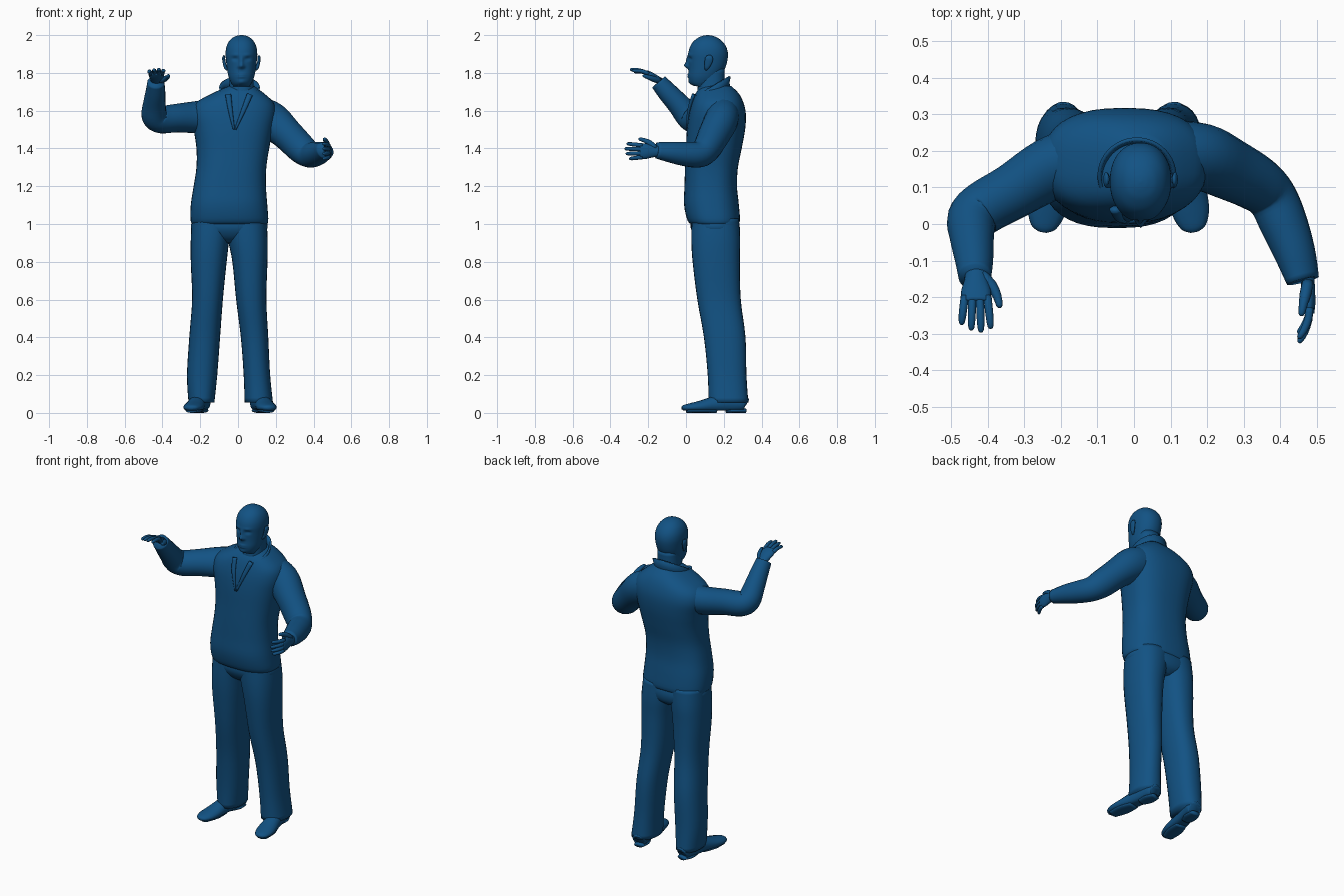
import bpy, bmesh, math
from mathutils import Vector

blue = bpy.data.materials.new("blue")
blue.diffuse_color = (0.006, 0.085, 0.23, 1)


def spline(keys, sub):
    """Catmull-Rom resampling of a list of equal-length tuples."""
    out = []
    for i in range(len(keys) - 1):
        a, b, c, d = keys[max(i - 1, 0)], keys[i], keys[i + 1], keys[min(i + 2, len(keys) - 1)]
        for k in range(sub):
            t = k / sub
            out.append([0.5 * (2 * q + (r - p) * t + (2 * p - 5 * q + 4 * r - s) * t * t
                               + (3 * q - p - 3 * r + s) * t ** 3) for p, q, r, s in zip(a, b, c, d)])
    return out + [list(keys[-1])]


def skin(name, rings, closed=True):
    """Join rings of points into a smooth mesh; closed rings get end caps."""
    bm = bmesh.new()
    vs = [[bm.verts.new(p) for p in r] for r in rings]
    n = len(vs[0])
    for a, b in zip(vs, vs[1:]):
        for i in range(n if closed else n - 1):
            j = (i + 1) % n
            bm.faces.new((a[i], a[j], b[j], b[i]))
    if closed:
        bm.faces.new(vs[0][::-1])
        bm.faces.new(vs[-1])
    bmesh.ops.recalc_face_normals(bm, faces=bm.faces)
    me = bpy.data.meshes.new(name)
    bm.to_mesh(me)
    bm.free()
    me.shade_smooth()
    me.materials.append(blue)
    ob = bpy.data.objects.new(name, me)
    bpy.context.collection.objects.link(ob)
    return ob


def power(v, e):
    return math.copysign(abs(v) ** e, v)


def loft(name, boxes, n=28, square=2.3, sub=4):
    """Horizontal rounded sections given as (z, x0, x1, y0, y1)."""
    rings = []
    for z, x0, x1, y0, y1 in spline(boxes, sub):
        rings.append([((x0 + x1) / 2 + (x1 - x0) / 2 * power(math.cos(t), 2 / square),
                       (y0 + y1) / 2 + (y1 - y0) / 2 * power(math.sin(t), 2 / square), z)
                      for t in (2 * math.pi * i / n for i in range(n))])
    return skin(name, rings)


def tube(name, keys, ref, n=14, sub=4, floor=None):
    """Sweep along (x, y, z, a, b): a is the radius along ref, b across it."""
    ks = spline(keys, sub)
    pts = [Vector(k[:3]) for k in ks]
    rings = []
    for i, k in enumerate(ks):
        t = (pts[min(i + 1, len(ks) - 1)] - pts[max(i - 1, 0)]).normalized()
        u = (ref - t * ref.dot(t)).normalized()
        v = t.cross(u)
        ring = [pts[i] + u * k[3] * math.cos(w) + v * k[4] * math.sin(w)
                for w in (2 * math.pi * j / n for j in range(n))]
        if floor is not None:
            for p in ring:
                p.z = max(p.z, floor)
        rings.append(ring)
    return skin(name, rings)


# Jacket body
loft("jacket", [(0.995, -.235, .145, .04, .265), (1.015, -.25, .16, .01, .285), (1.1, -.25, .155, -.01, .28),
                (1.2, -.235, .148, -.008, .27), (1.3, -.22, .15, -.005, .275), (1.4, -.22, .165, 0, .295),
                (1.5, -.235, .185, .005, .313), (1.58, -.25, .2, .015, .317), (1.64, -.225, .19, .03, .305),
                (1.69, -.14, .14, .05, .28), (1.73, -.05, .085, .08, .24)], n=40, square=2.5)

# Trousers
loft("trouser_seat", [(1.04, -.23, .14, .03, .27), (0.98, -.25, .157, .025, .285),
                      (0.93, -.2, .11, .05, .275), (0.9, -.1, .01, .09, .24)], n=36)
loft("right_trouser_leg", [(1.03, -.245, -.02, .03, .28), (.92, -.25, -.045, .028, .287), (.8, -.25, -.06, .035, .285),
                           (.6, -.243, -.08, .06, .29), (.4, -.258, -.095, .095, .315),
                           (.2, -.27, -.11, .115, .32), (.055, -.262, -.125, .12, .33)])
loft("left_trouser_leg", [(1.03, -.08, .15, .03, .28), (.92, -.055, .157, .028, .287), (.8, -.03, .156, .035, .285),
                          (.6, -.01, .15, .06, .29), (.4, .015, .16, .095, .315),
                          (.2, .03, .17, .115, .32), (.055, .035, .185, .12, .33)])

# Shoes with heel blocks
for name, heel, toe in (("right", (-.188, .315), (-.25, -.022)), ("left", (.105, .315), (.165, -.022))):
    h, d = Vector((*heel, 0)), Vector((toe[0] - heel[0], toe[1] - heel[1], 0))
    side = d.cross(Vector((0, 0, 1))).normalized()
    profile = [(0, .045, .03, .03), (.05, .05, .046, .045), (.3, .05, .045, .055), (.5, .042, .047, .046),
               (.7, .033, .053, .033), (.85, .029, .05, .024), (.96, .027, .034, .016), (1, .026, .012, .008)]
    tube(name + "_shoe", [(*(h + d * f + Vector((0, 0, z))), a, b) for f, z, a, b in profile], side, floor=.012)
    for part, f0, f1, w in (("_heel", .0, .3, .042), ("_sole", .46, .92, .046)):
        tube(name + part, [(*(h + d * f + Vector((0, 0, .012))), w * g, .012)
                           for f, g in ((f0, .7), ((f0 + f1) / 2, 1), (f1, .7))], side, floor=0)

# Sleeves: shoulder, elbow, cuff
sleeves = {
    "right": [(-.14, .18, 1.57, .095, .09), (-.23, .15, 1.565, .09, .08), (-.33, .09, 1.56, .078, .074),
              (-.41, .045, 1.553, .074, .072), (-.443, .012, 1.575, .07, .068), (-.443, -.04, 1.635, .06, .06),
              (-.437, -.1, 1.7, .053, .052), (-.435, -.145, 1.752, .045, .045)],
    "left": [(.1, .19, 1.58, .1, .09), (.18, .185, 1.545, .1, .09), (.26, .15, 1.475, .085, .085),
             (.335, .11, 1.4, .08, .075), (.378, .07, 1.368, .07, .068), (.41, .0, 1.37, .064, .066),
             (.44, -.08, 1.38, .054, .058), (.462, -.155, 1.39, .04, .048)]}
for name, keys in sleeves.items():
    p = [Vector(k[:3]) for k in keys]
    tube(name + "_sleeve", keys, (p[2] - p[0]).cross(p[-1] - p[-3]).normalized(), n=20)


# Hands: palm, four fingers, thumb
def hand(name, wrist, d, s, curl):
    d = d.normalized()

    def at(f, g, c):
        return wrist + d * f + s * g + curl * c
    tube(name + "_palm", [(*at(f, 0, 0), a, b) for f, a, b in
                          ((-.03, .026, .02), (.02, .032, .019), (.06, .041, .018), (.09, .037, .013))], s)
    for i, length in enumerate((.083, .095, .088, .07)):
        g = .031 - .0205 * i
        tube(f"{name}_finger_{i + 1}", [(*at(.075 + length * f, g * (1 + .3 * f), .035 * f * f), r, r) for f, r in
                                       ((0, .0115), (.35, .011), (.7, .0105), (.94, .008), (1, .003))],
             s, n=10, sub=2)
    tube(name + "_thumb", [(*at(f, g, c), r, r) for f, g, c, r in
                           ((.005, .015, 0, .016), (.035, .042, .008, .016), (.065, .058, .016, .012),
                            (.09, .064, .022, .009), (.097, .065, .023, .003))], d.cross(s), n=10, sub=2)


hand("right_hand", Vector((-.432, -.135, 1.755)), Vector((0, -.8, .5)), Vector((1, 0, 0)), Vector((0, -.5, -.8)))
hand("left_hand", Vector((.475, -.155, 1.385)), Vector((.06, -1, 0)), Vector((0, 0, 1)), Vector((-1, 0, 0)))

# Neck and head
loft("neck", [(1.62, -.06, .1, .05, .22), (1.7, -.048, .085, .06, .205), (1.82, -.045, .082, .07, .205)])
cx = .018
profile = [(1.728, .05, .07, .1), (1.733, .045, .038, .125), (1.75, .056, .02, .155), (1.78, .068, .013, .18),
           (1.82, .076, .014, .205), (1.86, .081, .013, .218), (1.9, .084, .012, .222), (1.935, .08, .02, .214),
           (1.965, .067, .038, .194), (1.987, .045, .066, .165), (1.997, .022, .092, .138), (2.0, .003, .112, .118)]
head = loft("head", [(z, cx - w, cx + w, a, b) for z, w, a, b in profile], n=72, square=2.15, sub=7)
# Face relief: (x, z, x spread, z spread, depth) bumps pushed forward
bumps = [(0, 1.838, .012, .014, .022), (0, 1.865, .008, .022, .012), (0, 1.79, .022, .005, .006),
         (0, 1.778, .02, .005, .006), (0, 1.75, .018, .012, .006)]
for m in (-1, 1):
    bumps += [(m * .033, 1.874, .014, .009, -.011), (m * .033, 1.895, .02, .008, .004),
              (m * .033, 1.873, .008, .005, .004), (m * .013, 1.832, .007, .007, .006)]
for v in head.data.vertices:
    if v.co.y < .09:
        v.co.y -= sum(k * math.exp(-((v.co.x - cx - x) / sx) ** 2 - ((v.co.z - z) / sz) ** 2)
                      for x, z, sx, sz, k in bumps)

# Ears
for name, m in (("right", -1), ("left", 1)):
    tube(name + "_ear", [(cx + m * x, y, z, a, b) for x, y, z, a, b in
                         ((.076, .105, 1.815, .004, .006), (.084, .11, 1.828, .008, .012), (.091, .118, 1.855, .008, .02),
                          (.094, .122, 1.878, .008, .021), (.09, .122, 1.892, .005, .012))], Vector((1, 0, 0)))

# Open turned-up collar, high at the back
rings = []
for f, flare in ((0, 1.05), (.5, .96), (1, 1.03)):
    rings.append([(.008 + .1 * flare * math.sin(t), .132 + .097 * flare * math.cos(t),
                   1.665 + .045 * math.cos(t) + f * (.06 + .012 * math.cos(t)))
                  for t in (math.radians(a) for a in range(-152, 153, 8))])
collar = skin("collar", rings, closed=False)
solid = collar.modifiers.new("thickness", "SOLIDIFY")
solid.thickness = .01
solid.offset = 0

# Placket edges forming the neck opening
for name, xs in (("right", (-.052, -.04, -.022)), ("left", (.062, .028, -.014))):
    tube(name + "_placket", [(xs[0], .04, 1.685, .016, .01), (xs[1], .014, 1.6, .012, .008),
                             (xs[2], .005, 1.5, .005, .005)], Vector((1, 0, 0)), n=10)
